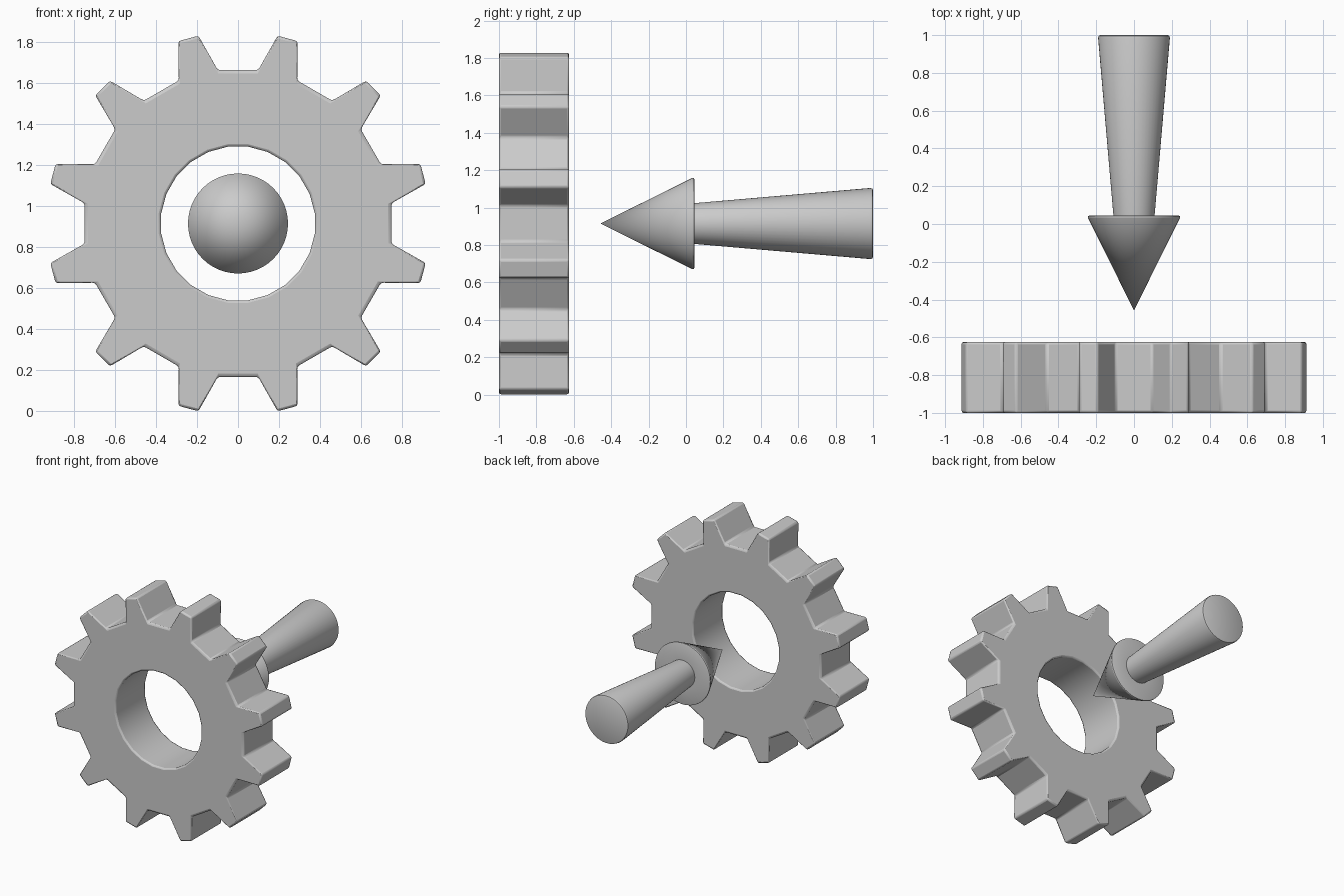
import bpy, bmesh
from math import radians, cos, sin, pi

if "Cube" in bpy.data.objects:
    bpy.data.objects.remove(bpy.data.objects["Cube"])

CZ = 0.915  # shared axis height, axis runs along y


def finish(bm, name, bevel):
    bmesh.ops.recalc_face_normals(bm, faces=bm.faces[:])
    me = bpy.data.meshes.new(name)
    bm.to_mesh(me)
    bm.free()
    ob = bpy.data.objects.new(name, me)
    bpy.context.collection.objects.link(ob)
    if bevel:
        m = ob.modifiers.new("soft_edges", 'BEVEL')
        m.width = bevel
        m.segments = 2
        m.limit_method = 'ANGLE'
        m.angle_limit = radians(20)
    bpy.ops.object.select_all(action='DESELECT')
    ob.select_set(True)
    bpy.context.view_layer.objects.active = ob
    bpy.ops.object.shade_smooth_by_angle(angle=radians(30))
    return ob


# Gear ring: 12 tapered teeth outside, 48-point loop bridged to the round bore
def gear(y0, y1, r_bore, r_root, r_tip):
    bm = bmesh.new()
    outer, bore = [], []
    for k in range(12):
        for da, r in ((-7.5, r_root), (-3.1, r_tip), (3.1, r_tip), (7.5, r_root)):
            a = radians(15 + 30 * k + da)
            outer.append((r * cos(a), r * sin(a)))
            if abs(da) > 5:  # one bore vertex per tooth flank: 24 sides
                bore.append((r_bore * cos(a), r_bore * sin(a)))

    def ring(pts, y):
        return [bm.verts.new((x, y, CZ + z)) for x, z in pts]

    of, ob_, bf, bb = ring(outer, y0), ring(outer, y1), ring(bore, y0), ring(bore, y1)
    for f, b in ((of, ob_), (bf, bb)):
        n = len(f)
        for i in range(n):
            bm.faces.new((f[i], f[(i + 1) % n], b[(i + 1) % n], b[i]))
    for o, i in ((of, bf), (ob_, bb)):
        for k in range(12):
            a, b, n = 4 * k, 2 * k, (2 * k + 2) % 24
            bm.faces.new((o[a], o[a + 1], o[a + 2], o[a + 3], i[b + 1], i[b]))
            bm.faces.new((o[a + 3], o[(a + 4) % 48], i[n], i[b + 1]))
    return finish(bm, "gear_ring", 0.012)


gear(-1.0, -0.625, 0.378, 0.755, 0.936)


# Arrow: one turned profile (radius, y) from the pointed head to the flared shaft
def lathe(name, profile, sides):
    bm = bmesh.new()
    rings = []
    for r, y in profile:
        if r == 0:
            rings.append([bm.verts.new((0, y, CZ))] * sides)
        else:
            rings.append([bm.verts.new((r * cos(2 * pi * i / sides), y,
                                        CZ + r * sin(2 * pi * i / sides)))
                          for i in range(sides)])
    for a, b in zip(rings, rings[1:]):
        for i in range(sides):
            j = (i + 1) % sides
            bm.faces.new(list(dict.fromkeys((a[i], a[j], b[j], b[i]))))
    bm.faces.new(rings[-1])
    return finish(bm, name, 0)


lathe("arrow", [(0, -0.458), (0.238, 0.022), (0.244, 0.034), (0.243, 0.042),
                (0.235, 0.045), (0.109, 0.045), (0.190, 0.985),
                (0.187, 0.996), (0.178, 1.0)], 48)
